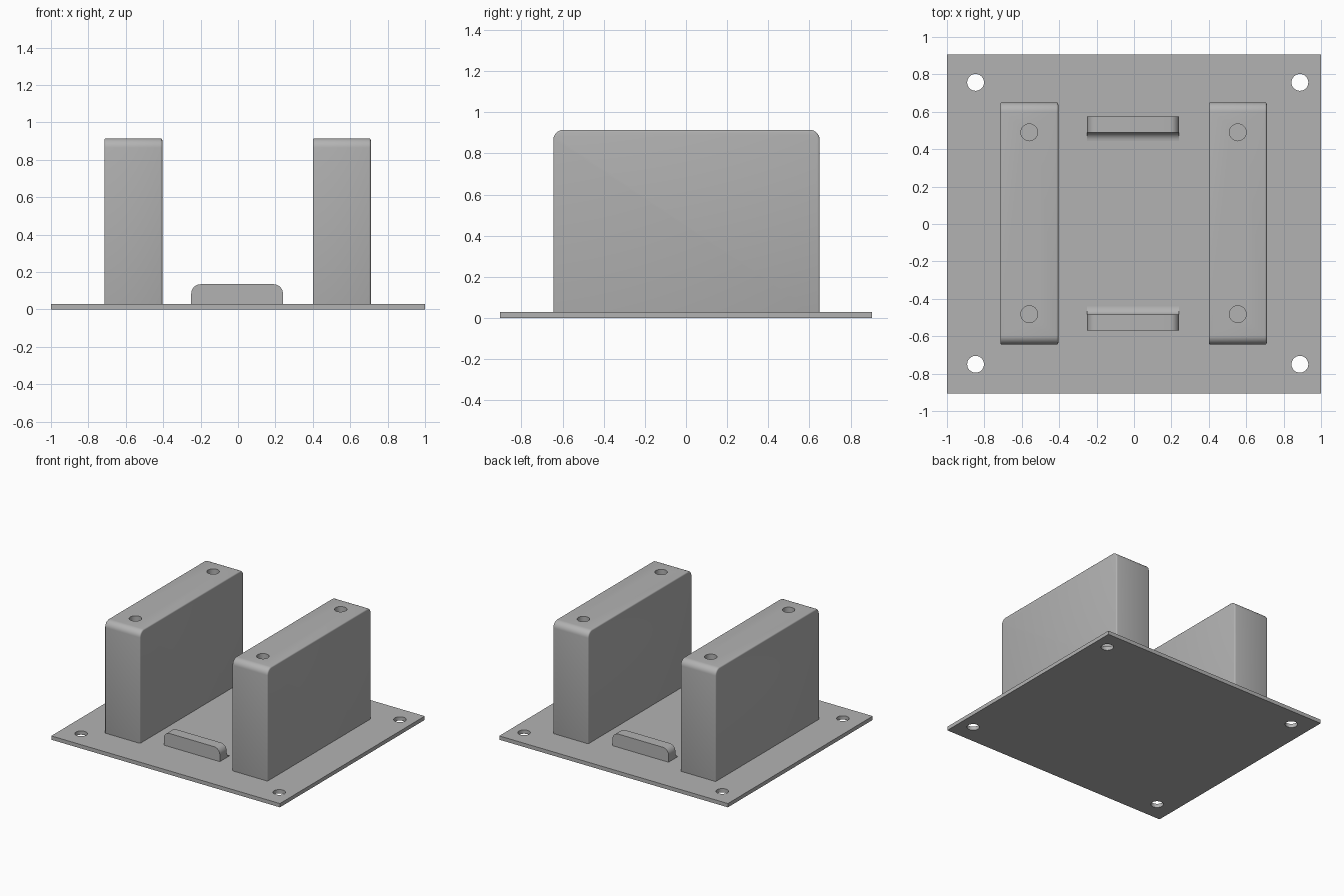
import bpy, bmesh, math
from mathutils import Vector

if "Cube" in bpy.data.objects:
    bpy.data.objects.remove(bpy.data.objects["Cube"])

grey = bpy.data.materials.new("plain_grey")
grey.diffuse_color = (0.45, 0.45, 0.45, 1)
grey.use_nodes = True
grey.node_tree.nodes["Principled BSDF"].inputs["Base Color"].default_value = grey.diffuse_color


def prism(name, outline, axis, lo, hi):
    """Extrude a 2D outline along x (outline is y,z), y (x,z) or z (x,y)."""
    place = {"x": lambda a, b: (lo, a, b),
             "y": lambda a, b: (a, lo, b),
             "z": lambda a, b: (a, b, lo)}[axis]
    step = Vector([hi - lo if axis == k else 0 for k in "xyz"])
    bm = bmesh.new()
    face = bm.faces.new([bm.verts.new(place(a, b)) for a, b in outline])
    new = bmesh.ops.extrude_face_region(bm, geom=[face])["geom"]
    bmesh.ops.translate(bm, vec=step,
                        verts=[v for v in new if isinstance(v, bmesh.types.BMVert)])
    bmesh.ops.recalc_face_normals(bm, faces=bm.faces)
    mesh = bpy.data.meshes.new(name)
    bm.to_mesh(mesh)
    bm.free()
    mesh.materials.append(grey)
    obj = bpy.data.objects.new(name, mesh)
    bpy.context.collection.objects.link(obj)
    return obj


def circle(x, y, r, n=32):
    return [(x + r * math.cos(2 * math.pi * i / n),
             y + r * math.sin(2 * math.pi * i / n)) for i in range(n)]


def rounded_top(a0, a1, z0, z1, r, n=8):
    """Rectangle outline whose two upper corners are rounded."""
    pts = [(a0, z0), (a1, z0)]
    for cx, start in ((a1 - r, 0), (a0 + r, 90)):
        for i in range(n + 1):
            t = math.radians(start + 90 * i / n)
            pts.append((cx + r * math.cos(t), z1 - r + r * math.sin(t)))
    return pts


def activate(obj):
    bpy.ops.object.select_all(action='DESELECT')
    obj.select_set(True)
    bpy.context.view_layer.objects.active = obj


def drill(obj, centres, r, z0, z1):
    """Cut round vertical holes."""
    for x, y in centres:
        cutter = prism("hole_cutter", circle(x, y, r), "z", z0, z1)
        mod = obj.modifiers.new("hole", 'BOOLEAN')
        mod.operation, mod.solver, mod.object = 'DIFFERENCE', 'EXACT', cutter
        activate(obj)
        bpy.ops.object.modifier_apply(modifier=mod.name)
        bpy.data.objects.remove(cutter)


def smooth(obj):
    activate(obj)
    bpy.ops.object.shade_smooth_by_angle(angle=math.radians(35))


# Base plate with four mounting holes
T = 0.03
plate = prism("base_plate", [(-1, -0.905), (1, -0.905), (1, 0.905), (-1, 0.905)],
              "z", 0, T)
drill(plate, [(x, y) for x in (-0.847, 0.887) for y in (-0.75, 0.757)],
      0.045, -0.1, 0.1)
smooth(plate)

# Two upright blocks with softened edges and screw holes in the top
for side, x0, x1 in (("left", -0.715, -0.405), ("right", 0.40, 0.71)):
    block = prism(side + "_block", rounded_top(-0.645, 0.65, 0.01, 0.915, 0.05),
                  "x", x0, x1)
    bev = block.modifiers.new("edge", 'BEVEL')
    bev.width, bev.segments = 0.01, 3
    bev.limit_method, bev.angle_limit = 'ANGLE', math.radians(60)
    activate(block)
    bpy.ops.object.modifier_apply(modifier="edge")
    xc = (x0 + x1) / 2
    drill(block, [(xc, -0.482), (xc, 0.49)], 0.045, 0.66, 1.0)
    smooth(block)

# Low stop tabs, each with a concave fillet along its inner foot
R = 0.045
for side, outer, inner, d in (("front", -0.57, -0.485, 1), ("back", 0.575, 0.49, -1)):
    tab = prism(side + "_tab", rounded_top(-0.25, 0.24, 0.02, 0.135, 0.05),
                "y", min(outer, inner), max(outer, inner))
    smooth(tab)
    foot = [(inner - d * 0.01, T - 0.01), (inner + d * R, T - 0.01)]
    for i in range(9):
        t = math.radians(90 * i / 8)
        foot.append((inner + d * R * (1 - math.sin(t)), T + R * (1 - math.cos(t))))
    foot.append((inner - d * 0.01, T + R))
    smooth(prism(side + "_tab_fillet", foot, "x", -0.25, 0.24))
